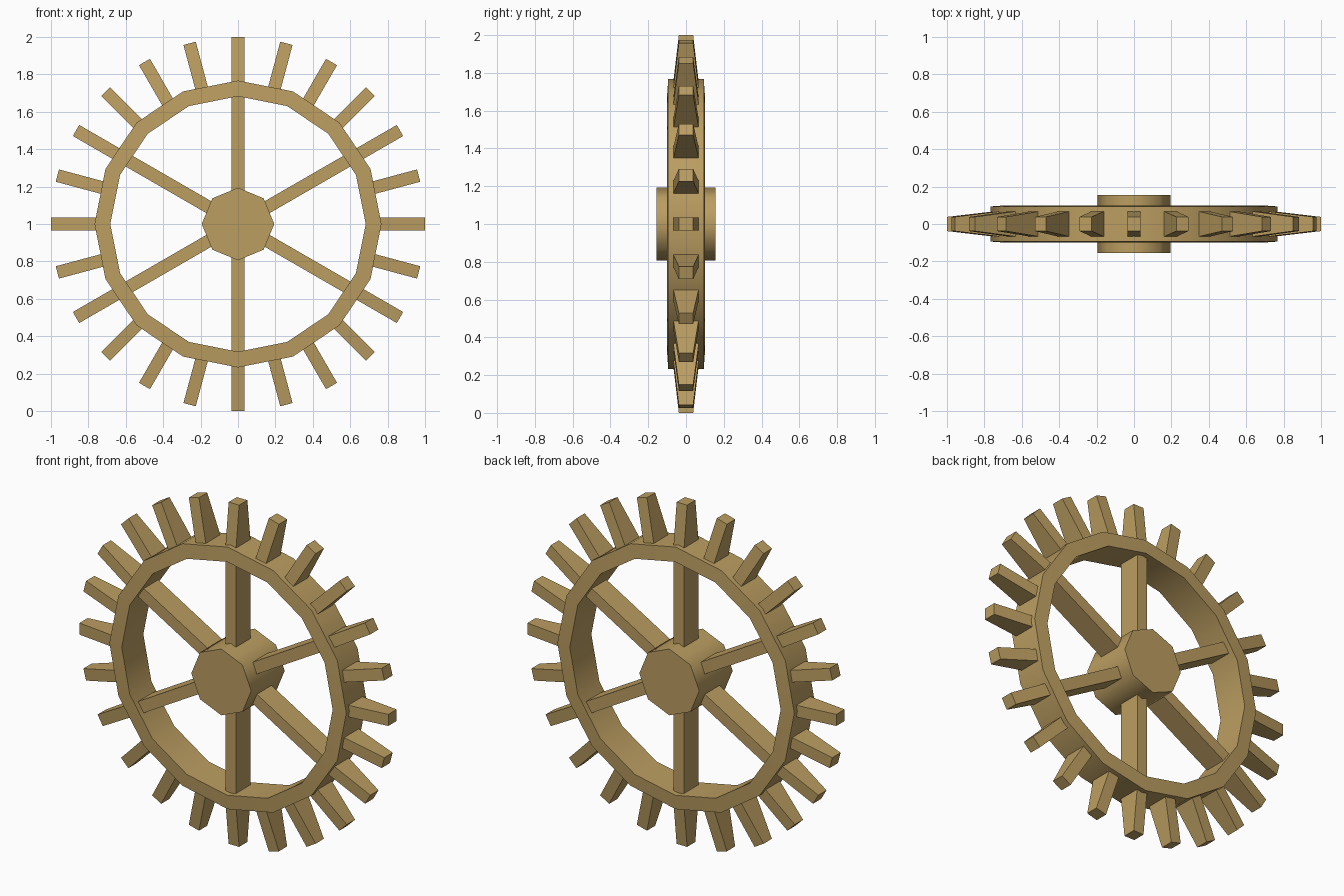
import bpy, bmesh, math
from mathutils import Vector

if "Cube" in bpy.data.objects:
    bpy.data.objects.remove(bpy.data.objects["Cube"])

C = Vector((0, 0, 1))
wood = bpy.data.materials.new("tan_wood")
wood.diffuse_color = (0.50, 0.34, 0.12, 1)
wood.use_nodes = True
wood.node_tree.nodes["Principled BSDF"].inputs["Base Color"].default_value = wood.diffuse_color


def finish(name, bm, smooth=False):
    bmesh.ops.recalc_face_normals(bm, faces=bm.faces[:])
    me = bpy.data.meshes.new(name)
    bm.to_mesh(me)
    bm.free()
    me.materials.append(wood)
    ob = bpy.data.objects.new(name, me)
    bpy.context.collection.objects.link(ob)
    if smooth:
        bpy.ops.object.select_all(action='DESELECT')
        bpy.context.view_layer.objects.active = ob
        ob.select_set(True)
        bpy.ops.object.shade_smooth_by_angle(angle=math.radians(50))
    return ob


def ring(bm, r, y, n):
    return [bm.verts.new(C + Vector((r * math.sin(2 * math.pi * i / n), y,
                                     r * math.cos(2 * math.pi * i / n)))) for i in range(n)]


def bridge(bm, a, b):
    n = len(a)
    for i in range(n):
        j = (i + 1) % n
        bm.faces.new((a[i], a[j], b[j], b[i]))


def bar(bm, ang, sections, half_w):
    # radial bar through (radius, half depth) sections
    d = Vector((math.sin(ang), 0, math.cos(ang)))
    s = Vector((math.cos(ang), 0, -math.sin(ang)))
    loops = []
    for r, h in sections:
        loops.append([bm.verts.new(C + d * r + s * (half_w * u) + Vector((0, h * v, 0)))
                      for u, v in ((-1, -1), (1, -1), (1, 1), (-1, 1))])
    for a, b in zip(loops, loops[1:]):
        bridge(bm, a, b)
    bm.faces.new(loops[0])
    bm.faces.new(loops[-1])


# Rim: 16-sided ring, slightly narrower on the outside
bm = bmesh.new()
profile = [(0.767, -0.094), (0.767, 0.094), (0.683, 0.1), (0.683, -0.1)]
loops = [ring(bm, r, y, 16) for r, y in profile]
for k in range(4):
    bridge(bm, loops[k], loops[(k + 1) % 4])
finish("rim", bm, True)

# Hub: eight-sided drum
bm = bmesh.new()
f, b = ring(bm, 0.194, -0.155, 8), ring(bm, 0.194, 0.155, 8)
bridge(bm, f, b)
bm.faces.new(f)
bm.faces.new(b)
finish("hub", bm, True)

# Spokes: six straight bars from hub to rim
bm = bmesh.new()
for i in range(6):
    bar(bm, math.radians(60 * i), [(0.12, 0.068), (0.72, 0.068)], 0.034)
finish("spokes", bm)

# Teeth: 24 tapered pegs around the rim
bm = bmesh.new()
for i in range(24):
    bar(bm, math.radians(15 * i), [(0.72, 0.071), (1.0, 0.038)], 0.034)
finish("teeth", bm)
